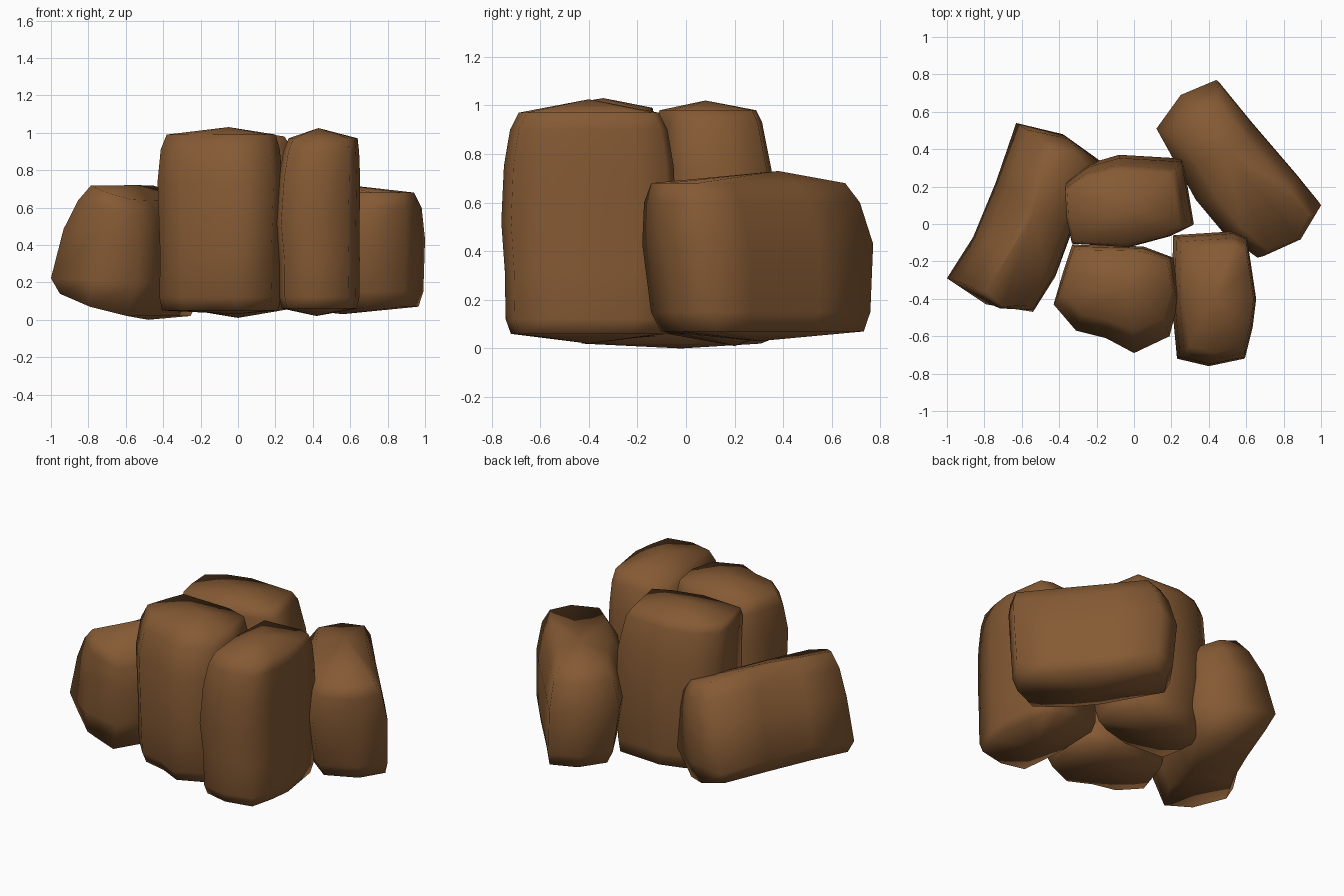
import bpy, bmesh, math

if "Cube" in bpy.data.objects:
    bpy.data.objects.remove(bpy.data.objects["Cube"])

brown = bpy.data.materials.new("earth_brown")
brown.diffuse_color = (0.235, 0.102, 0.034, 1)
brown.use_nodes = True
brown.node_tree.nodes["Principled BSDF"].inputs["Base Color"].default_value = brown.diffuse_color


def rock(name, turn, outline, rings, low, high):
    """Loft a plan outline through rings of (z, width scale, length scale, width shift,
    length shift, optional width tilt) along axes turned by an angle, closed by two points."""
    cx = (min(p[0] for p in outline) + max(p[0] for p in outline)) / 2
    cy = (min(p[1] for p in outline) + max(p[1] for p in outline)) / 2
    c, s = math.cos(math.radians(turn)), math.sin(math.radians(turn))
    bm = bmesh.new()
    loops = []
    for z, su, sv, du, dv, *tilt in rings:
        loop = []
        for x, y in outline:
            u = (x - cx) * c + (y - cy) * s
            v = (y - cy) * c - (x - cx) * s
            h = z + (tilt[0] * u if tilt else 0)
            u, v = u * su + du, v * sv + dv
            loop.append(bm.verts.new((cx + u * c - v * s, cy + u * s + v * c, max(low[2] + .02, h))))
        loops.append(loop)
    n = len(outline)
    for a, b in zip(loops, loops[1:]):
        for i in range(n):
            j = (i + 1) % n
            bm.faces.new((a[i], a[j], b[j], b[i]))
    for loop, tip in ((loops[0], low), (loops[-1], high)):
        v = bm.verts.new(tip)
        for i in range(n):
            bm.faces.new((loop[i], loop[(i + 1) % n], v))
    bmesh.ops.recalc_face_normals(bm, faces=bm.faces)
    me = bpy.data.meshes.new(name)
    bm.to_mesh(me)
    bm.free()
    me.materials.append(brown)
    ob = bpy.data.objects.new(name, me)
    bpy.context.collection.objects.link(ob)
    bpy.context.view_layer.objects.active = ob
    ob.select_set(True)
    bpy.ops.object.shade_smooth_by_angle(angle=math.radians(100))
    ob.select_set(False)


# Low rock on the left, leaning to the right
rock("left_rock", -24,
     [(-1, -.29), (-.79, -.43), (-.54, -.47), (-.42, -.28), (-.31, .02), (-.17, .33),
      (-.38, .48), (-.63, .54), (-.74, .22), (-.86, -.07)],
     [(.07, .78, .92, -.01, -.02, -.28), (.21, 1, 1, 0, 0, -.05), (.46, .86, .98, .035, 0, -.1),
      (.60, .68, .96, .075, -.01, -.15), (.68, .46, .91, .09, -.02, -.15)],
     (-.48, -.02, 0), (-.54, .05, .72))

# Tall rock at the back of the middle
rock("middle_back_rock", 0,
     [(-.33, -.10), (-.02, -.12), (.2, -.06), (.32, 0), (.29, .18), (.26, .35),
      (-.08, .37), (-.25, .32), (-.37, .23), (-.36, .05)],
     [(.06, .86, .86, .02, .01), (.14, .93, .93, .01, 0), (.4, 1, 1, 0, 0), (.73, .98, .97, 0, -.01),
      (.93, .94, .89, -.02, -.03), (.98, .88, .81, -.03, -.035)],
     (0, .2, .01), (-.02, .08, 1.02))

# Tall rock at the front of the middle
rock("middle_front_rock", 0,
     [(-.43, -.43), (-.31, -.57), (-.15, -.61), (0, -.69), (.19, -.60), (.24, -.4),
      (.21, -.18), (.05, -.12), (-.33, -.11), (-.38, -.26)],
     [(.05, .93, .86, 0, .03), (.12, .97, .94, 0, .015), (.35, .96, .98, 0, .005), (.74, 1, 1, 0, 0),
      (.91, .95, .88, 0, .025), (.99, .87, .75, .005, .045)],
     (-.02, -.36, .03), (-.05, -.34, 1.03))

# Tall rock at the front right
rock("front_right_rock", 0,
     [(.2, -.4), (.23, -.72), (.4, -.76), (.59, -.72), (.63, -.56), (.65, -.4),
      (.62, -.2), (.6, -.07), (.52, -.04), (.21, -.06)],
     [(.06, .89, .89, .01, 0), (.12, .95, .95, .01, 0), (.32, .96, .96, .01, 0), (.52, 1, 1, 0, 0),
      (.75, .97, .97, .01, 0), (.90, .90, .90, .02, 0), (.97, .82, .80, .03, 0)],
     (.42, -.4, .02), (.43, -.4, 1.025))

# Low rock at the back right
rock("back_right_rock", 37,
     [(.12, .51), (.22, .33), (.33, .13), (.48, -.05), (.66, -.18), (.89, -.07),
      (1, .1), (.87, .26), (.62, .55), (.44, .77), (.25, .69)],
     [(.07, .82, .9, .03, 0), (.15, .92, .96, .02, 0), (.43, 1, 1, 0, 0),
      (.60, .86, .96, 0, -.03), (.68, .66, .9, 0, -.05)],
     (.56, .3, .03), (.50, .38, .73))
